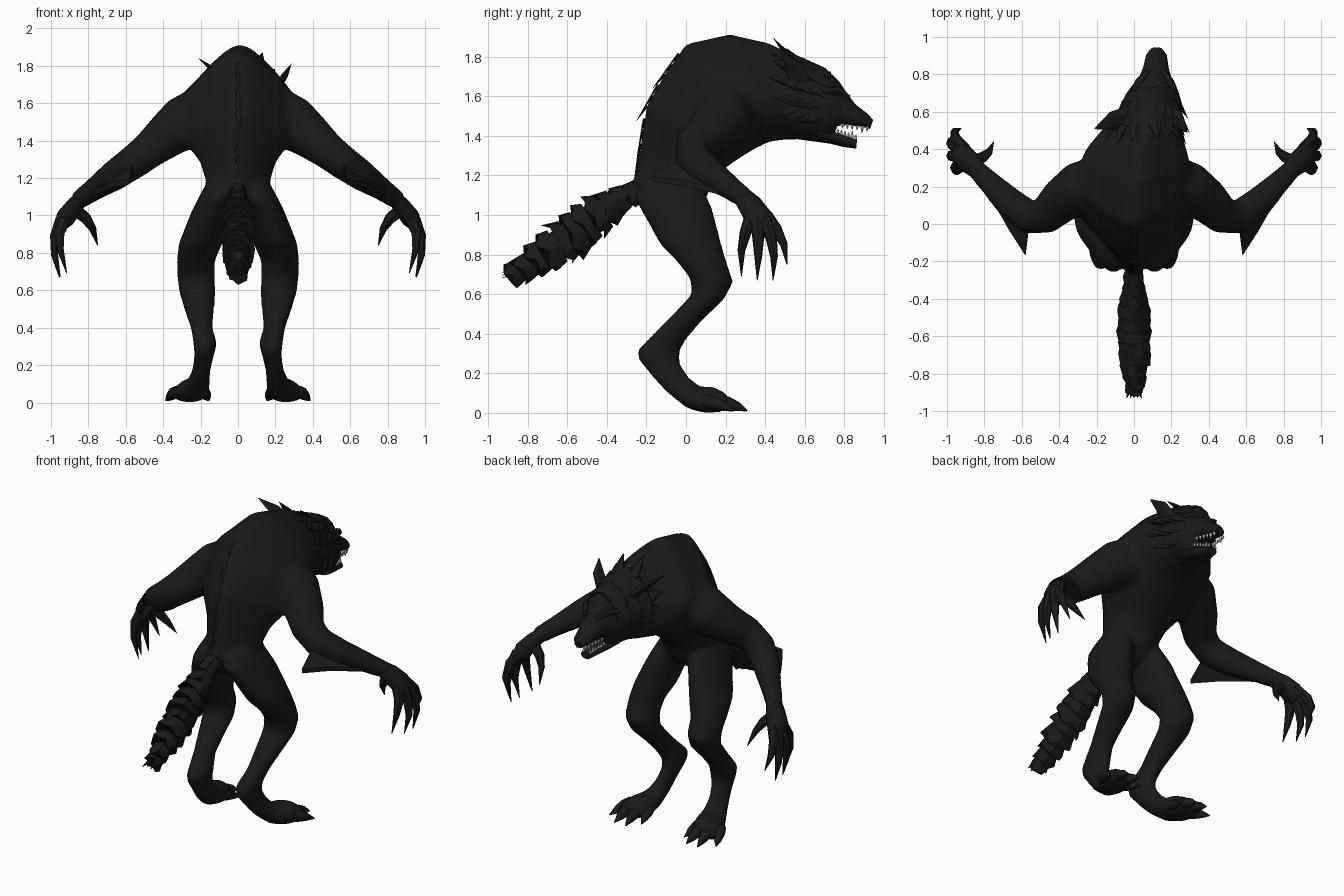
import bpy, bmesh, math, random
from mathutils import Vector as V

random.seed(4)
if "Cube" in bpy.data.objects:
    bpy.data.objects.remove(bpy.data.objects["Cube"])


def material(name, rgb):
    m = bpy.data.materials.new(name)
    m.use_nodes = True
    m.diffuse_color = (*rgb, 1)
    m.node_tree.nodes["Principled BSDF"].inputs["Base Color"].default_value = (*rgb, 1)
    return m


FUR = material("black fur", (0.0105, 0.0105, 0.0105))
IVORY = material("ivory teeth", (0.75, 0.73, 0.68))
X, Y = V((1, 0, 0)), V((0, 1, 0))


def skin(bm, rings):
    """Bridge rings of points into a closed tube."""
    rows = [[bm.verts.new(p) for p in ring] for ring in rings]
    n = len(rows[0])
    for a, b in zip(rows, rows[1:]):
        for i in range(n):
            j = (i + 1) % n
            bm.faces.new((a[i], a[j], b[j], b[i]))
    bm.faces.new(rows[0][::-1])
    bm.faces.new(rows[-1])


def oval(c, u, v, sides, pinch=0):
    """Oval ring, narrowed towards +v by pinch."""
    return [c + u * math.cos(t) * (1 - pinch * max(0, math.sin(t))) + v * math.sin(t)
            for t in (math.tau * i / sides for i in range(sides))]


def profile_loft(bm, sections, sides=16, pinch=0, flip=1):
    """Sections: centre x, half width, then two opposite (y, z) outline points."""
    rings = []
    for x, w, y0, z0, y1, z1 in sections:
        a, b = V((x * flip, y0, z0)), V((x * flip, y1, z1))
        rings.append(oval((a + b) / 2, X * w, (a - b) / 2, sides, pinch))
    skin(bm, rings)


def tube(bm, path, sides=8, flat=1.0, side=X, flip=1):
    """Path of (x, y, z, radius); flat squashes it across the side axis."""
    pts = [V((p[0] * flip, p[1], p[2])) for p in path]
    rings = []
    for i, p in enumerate(pts):
        t = (pts[min(i + 1, len(pts) - 1)] - pts[max(i - 1, 0)]).normalized()
        u = (side - t * side.dot(t)).normalized()
        rings.append(oval(p, u * path[i][3], t.cross(u) * path[i][3] * flat, sides))
    skin(bm, rings)


def spike(bm, base, tip, r, flat=0.4, side=X):
    mid = V(base).lerp(V(tip), 0.4)
    tube(bm, [(*base, r), (*mid, r * 0.75), (*tip, 0.002)], 5, flat, side)


def finish(bm, name, mat=FUR, angle=50, mirror=False):
    bmesh.ops.recalc_face_normals(bm, faces=bm.faces)
    obs = []
    for label, s in ((("left_", 1), ("right_", -1)) if mirror else (("", 1),)):
        me = bpy.data.meshes.new(label + name)
        if s < 0:
            bmesh.ops.scale(bm, vec=(-1, 1, 1), verts=bm.verts)
            bmesh.ops.reverse_faces(bm, faces=bm.faces)
        bm.to_mesh(me)
        me.materials.append(mat)
        ob = bpy.data.objects.new(label + name, me)
        bpy.context.collection.objects.link(ob)
        obs.append(ob)
    bm.free()
    bpy.ops.object.select_all(action="DESELECT")
    for ob in obs:
        ob.select_set(True)
    bpy.context.view_layer.objects.active = obs[0]
    bpy.ops.object.shade_smooth_by_angle(angle=math.radians(angle))
    return obs[0]


# Body: hunched torso, arms and hind legs fused into one skin
torso = [(0, .08, -.2, 1.02, .02, 1.0), (0, .15, -.28, 1.15, .1, 1.08),
         (0, .18, -.245, 1.25, .14, 1.17), (0, .205, -.23, 1.36, .19, 1.23),
         (0, .28, -.2, 1.55, .26, 1.28), (0, .32, -.11, 1.71, .34, 1.33),
         (0, .32, 0, 1.865, .42, 1.37), (.01, .28, .22, 1.915, .5, 1.38),
         (.04, .21, .42, 1.87, .57, 1.38), (.07, .16, .56, 1.8, .62, 1.39)]
arm = [(.1, .2, 1.52, .19), (.2, .2, 1.525, .17), (.3, .185, 1.49, .145),
       (.39, .125, 1.42, .12), (.475, .045, 1.35, .1), (.56, .035, 1.285, .092),
       (.66, .11, 1.215, .083), (.77, .22, 1.14, .062), (.86, .31, 1.075, .05)]
leg = [(.08, .075, -.23, 1.17, .03, 1.22), (.11, .095, -.265, 1.09, .09, 1.13),
       (.145, .105, -.22, 1.01, .135, 1.03), (.2, .118, -.13, .85, .18, .85),
       (.225, .103, -.05, .77, .21, .75), (.225, .1, .02, .68, .24, .66),
       (.217, .098, .03, .6, .19, .57), (.205, .078, -.065, .5, .085, .47),
       (.195, .058, -.155, .41, .015, .39), (.175, .064, -.25, .315, -.03, .32),
       (.18, .053, -.24, .265, -.03, .25), (.195, .048, -.165, .175, .015, .18),
       (.21, .06, -.105, .11, .075, .13), (.235, .085, 0, .025, .13, .135),
       (.255, .1, .08, 0, .19, .108), (.265, .085, .19, .003, .22, .075)]
bm = bmesh.new()
profile_loft(bm, torso, 24, .5)
for s in (1, -1):
    tube(bm, arm, 16, 1, Y, s)
    profile_loft(bm, leg, flip=s)
body = finish(bm, "body")
mod = body.modifiers.new("fuse", "REMESH")
mod.mode = "VOXEL"
mod.voxel_size = .018
mod.use_smooth_shade = True
mod = body.modifiers.new("blend", "SMOOTH")
mod.factor = .5
mod.iterations = 5

# Fur ridge lying along the spine
bm = bmesh.new()
for a, b in zip(torso[2:6], torso[3:7]):
    for k in range(3):
        p = V((0, a[2], a[3])).lerp(V((0, b[2], b[3])), k / 3)
        down = V((0, a[2] - b[2], a[3] - b[3])).normalized()
        tip = p + down * 0.09 + V((random.uniform(-.02, .02), -.006, .004))
        spike(bm, p, tip, .02, .4)
finish(bm, "spine_ridge", angle=30)

# Head with upper muzzle, and a dropped lower jaw
bm = bmesh.new()
profile_loft(bm, [(.05, .19, .48, 1.84, .55, 1.385), (.08, .165, .6, 1.79, .62, 1.375),
                  (.1, .14, .7, 1.745, .7, 1.365), (.11, .11, .77, 1.68, .735, 1.375),
                  (.113, .085, .81, 1.62, .765, 1.45), (.117, .068, .855, 1.56, .82, 1.455),
                  (.12, .055, .92, 1.51, .89, 1.445), (.12, .03, .945, 1.48, .93, 1.435)], 16, .2)
finish(bm, "head")
bm = bmesh.new()
profile_loft(bm, [(.105, .1, .66, 1.45, .66, 1.37), (.11, .082, .74, 1.425, .73, 1.36),
                  (.115, .055, .8, 1.405, .79, 1.345), (.12, .035, .865, 1.385, .86, 1.335)], 12)
finish(bm, "lower_jaw")

# Brows
bm = bmesh.new()
for s in (-1, 1):
    tube(bm, [(.105 + s * .11, .69, 1.62, .02), (.11 + s * .08, .76, 1.63, .025),
              (.115 + s * .035, .82, 1.595, .015)], 6)
finish(bm, "brows")

# Teeth in both jaws
bm = bmesh.new()
for s in (-1, 1):
    for k in range(6):
        f = k / 5
        long = .036 if k == 4 else .024
        up = V((.115 + s * (.062 - .03 * f), .79 + .125 * f, 1.462 - .015 * f))
        spike(bm, up, up - V((0, 0, long)), .01, 1)
        low = V((.115 + s * (.06 - .036 * f), .765 + .09 * f, 1.412 - .03 * f))
        spike(bm, low, low + V((0, .004, long)), .01, 1)
finish(bm, "teeth", IVORY, 30)

# Ears
for name, base, mid, tip in (
        ("left_ear", (.2, .57, 1.67), (.245, .55, 1.74), (.285, .49, 1.81)),
        ("right_ear", (-.03, .57, 1.69), (-.12, .55, 1.77), (-.21, .51, 1.84))):
    bm = bmesh.new()
    tube(bm, [(*base, .06), (*mid, .05), (*tip, .003)], 6, .4, Y)
    finish(bm, name, angle=30)

# Shaggy mane around the neck and over the crown
bm = bmesh.new()
for xc, w, y0, z0, y1, z1 in [(.05, .19, .52, 1.82, .56, 1.39), (.075, .17, .58, 1.79, .6, 1.38),
                              (.09, .15, .65, 1.765, .66, 1.38), (.105, .115, .73, 1.72, .72, 1.4)]:
    for k in range(11):
        t = math.radians(-25 + 23 * k)
        out = V((math.cos(t), 0, math.sin(t)))
        pinch = 1 - .2 * max(0, out.z)
        p = V((xc + out.x * w * .94 * pinch, (y0 + y1) / 2 + (y0 - y1) / 2 * out.z,
               (z0 + z1) / 2 + out.z * (z0 - z1) * .47))
        grow = random.uniform(.01, .03) + .035 * abs(out.x)
        spike(bm, p, p + out * grow - Y * random.uniform(.08, .12), .045, .35, out.cross(Y))
spike(bm, (.01, .54, 1.78), (-.01, .44, 1.895), .045)
spike(bm, (.1, .56, 1.78), (.13, .46, 1.87), .045)
finish(bm, "mane", angle=30)

# Fur blade hanging back from each elbow
bm = bmesh.new()
blade = [(.56, -.01, 1.28), (.58, -.17, 1.18), (.67, -.03, 1.165), (.8, .2, 1.11), (.66, .12, 1.23)]
top, low = ([bm.verts.new(V(p) + V((0, 0, dz))) for p in blade] for dz in (.014, -.014))
bm.faces.new(top)
bm.faces.new(low[::-1])
for i in range(5):
    j = (i + 1) % 5
    bm.faces.new((top[i], low[i], low[j], top[j]))
finish(bm, "elbow_fur", angle=30, mirror=True)

# Hands with clawed fingers
bm = bmesh.new()
tube(bm, [(.83, .28, 1.1, .05), (.875, .325, 1.05, .065), (.92, .365, .99, .072),
          (.945, .38, .95, .05)], 10, .75, Y)
for pts in (((.87, .33, 1.03), (.81, .355, .98), (.775, .385, .925), (.75, .44, .84)),
            ((.91, .4, 1.0), (.955, .455, .93), (.96, .495, .85), (.925, .51, .75)),
            ((.94, .4, .98), (.975, .43, .89), (.98, .445, .79), (.955, .44, .67)),
            ((.94, .36, .98), (.975, .365, .88), (.98, .365, .79), (.95, .36, .67)),
            ((.92, .33, .99), (.955, .3, .91), (.95, .28, .82), (.915, .28, .69))):
    tube(bm, [(*p, r) for p, r in zip(pts, (.036, .03, .02, .002))], 7)
finish(bm, "hand", mirror=True)

# Toes with claws
bm = bmesh.new()
for x0, x1, y in ((.19, .155, .24), (.23, .22, .31), (.285, .3, .31), (.32, .385, .24)):
    tube(bm, [(x0, .1, .06, .034), ((x0 * 2 + x1) / 3, y - .1, .05, .034),
              ((x0 + x1 * 2) / 3, y - .05, .032, .024), (x1, y, .01, .003)], 8)
finish(bm, "toes", mirror=True)

# Tail: a core wrapped in overlapping ragged tufts
core = [(0, -.18, 1.15, .045), (0, -.3, 1.1, .05), (0, -.42, 1.02, .078), (0, -.53, .93, .085),
        (0, -.65, .845, .078), (0, -.78, .755, .055), (0, -.88, .7, .035)]
bm = bmesh.new()
tube(bm, core, 10)
finish(bm, "tail_core")
bm = bmesh.new()
axis = V((0, -.83, -.56))
v = X.cross(axis)
for a, b in zip(core, core[1:]):
    for k in (0, .5):
        x, y, z, r = (p + (q - p) * k for p, q in zip(a, b))
        c = V((0, y, z))
        ring = oval(c, X * r * .95, v * r * 1.2, 12)
        rim = [c + (p - c) * random.uniform(1.05, 1.35) + axis * (.05 + .045 * (i % 2) * random.random())
               for i, p in enumerate(ring)]
        skin(bm, [ring, rim])
for k in range(5):
    spike(bm, (0, -.82, .73), (.02 * k - .04, -.93, .68 + .015 * (k % 3)), .03)
finish(bm, "tail_tufts", angle=30)
